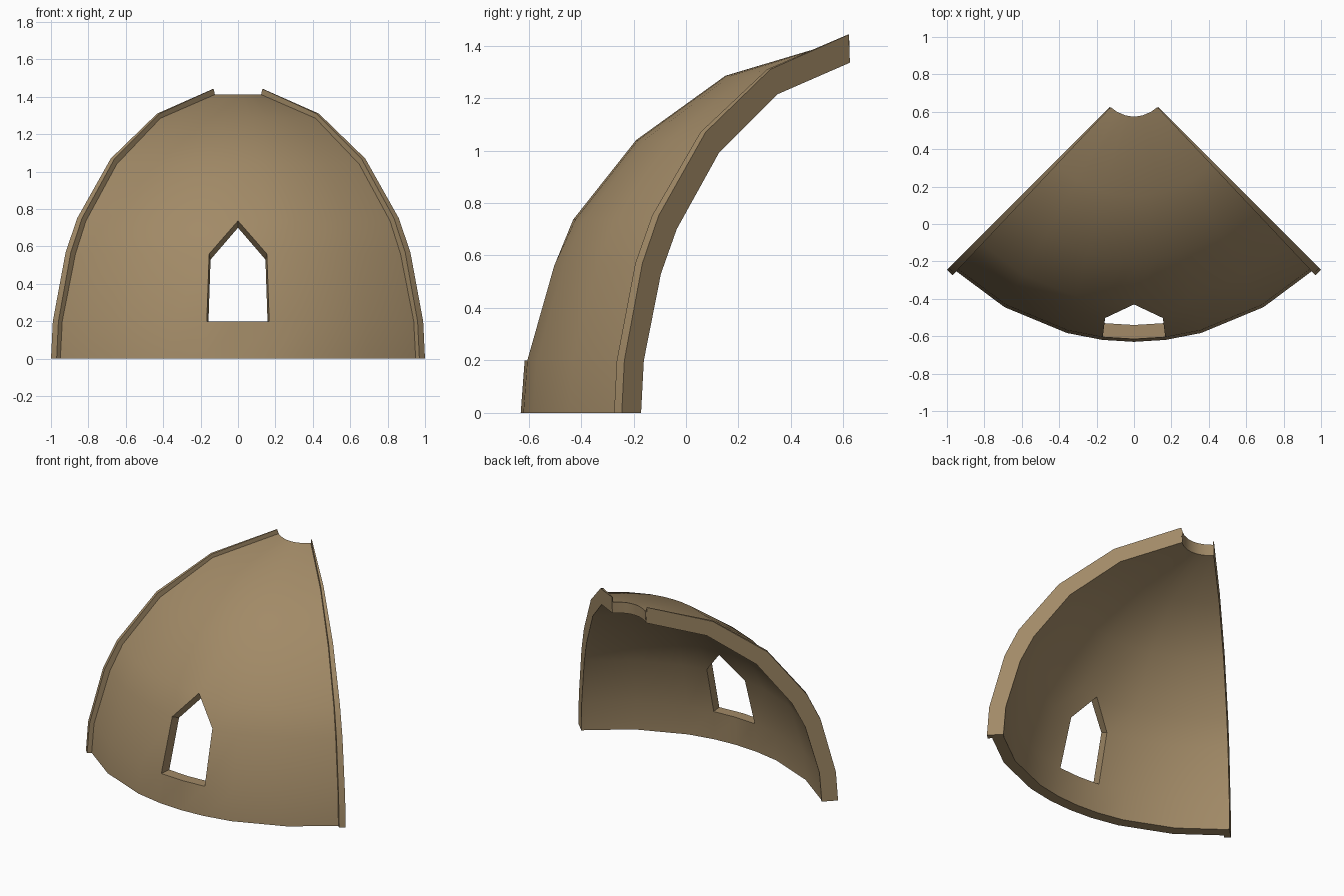
import bpy, bmesh, math

if "Cube" in bpy.data.objects:
    bpy.data.objects.remove(bpy.data.objects["Cube"])

AXIS_Y = 0.755          # dome axis; the model is a 90 degree wedge around it

# (radius, height) profiles, bottom to top, row for row
WALL = [(1.385, 0), (1.37, 0.2), (1.267, 0.56), (1.185, 0.737), (0.945, 1.04), (0.605, 1.285), (0.18, 1.412)]
RIB = [(1.414, 0), (1.40, 0.2), (1.303, 0.57), (1.215, 0.752), (0.962, 1.07), (0.612, 1.31), (0.19, 1.442)]
INNER = [(1.31, 0), (1.295, 0.2), (1.203, 0.53), (1.118, 0.70), (0.891, 0.99), (0.573, 1.215), (0.184, 1.335)]

# columns: angle from the front and outer profile (raised rib along both cut edges)
half = [(7, WALL), (15, WALL), (30, WALL), (43.3, WALL), (43.3, RIB), (45, RIB)]
columns = [(-a, p) for a, p in reversed(half)] + [(0, WALL)] + half
MID = len(half)
ROWS = len(WALL)


def point(angle, rz):
    a = math.radians(angle)
    return (rz[0] * math.sin(a), AXIS_Y - rz[0] * math.cos(a), rz[1])


bm = bmesh.new()
outer, inner = {}, {}
for i, (ang, prof) in enumerate(columns):
    for j in range(ROWS):
        outer[i, j] = bm.verts.new(point(ang, prof[j]))
        inner[i, j] = bm.verts.new(point(ang, INNER[j]))

# surface cells, leaving out the pointed window
cells = []
for i in range(len(columns) - 1):
    for j in range(ROWS - 1):
        a, b, c, d = (i, j), (i + 1, j), (i + 1, j + 1), (i, j + 1)
        if i in (MID - 1, MID) and j == 1:
            continue
        if i == MID - 1 and j == 2:
            cells.append((a, c, d))
        elif i == MID and j == 2:
            cells.append((b, c, d))
        else:
            cells.append((a, b, c, d))

# outer and inner skins, then side walls along every open edge
edges = set()
for cell in cells:
    bm.faces.new([outer[k] for k in cell])
    bm.faces.new([inner[k] for k in reversed(cell)])
    edges.update(zip(cell, cell[1:] + cell[:1]))
for p, q in sorted(edges):
    if (q, p) not in edges:
        bm.faces.new([outer[q], outer[p], inner[p], inner[q]])

bmesh.ops.remove_doubles(bm, verts=bm.verts[:], dist=1e-5)
bmesh.ops.dissolve_degenerate(bm, edges=bm.edges[:], dist=1e-5)
bmesh.ops.recalc_face_normals(bm, faces=bm.faces[:])

mesh = bpy.data.meshes.new("dome_wall_quarter")
bm.to_mesh(mesh)
bm.free()
dome = bpy.data.objects.new("dome_wall_quarter", mesh)
bpy.context.collection.objects.link(dome)

clay = bpy.data.materials.new("tan clay")
clay.diffuse_color = (0.36, 0.255, 0.135, 1)
clay.use_nodes = True
clay.node_tree.nodes["Principled BSDF"].inputs["Base Color"].default_value = clay.diffuse_color
mesh.materials.append(clay)

bpy.context.view_layer.objects.active = dome
dome.select_set(True)
bpy.ops.object.shade_smooth_by_angle(angle=math.radians(30))
